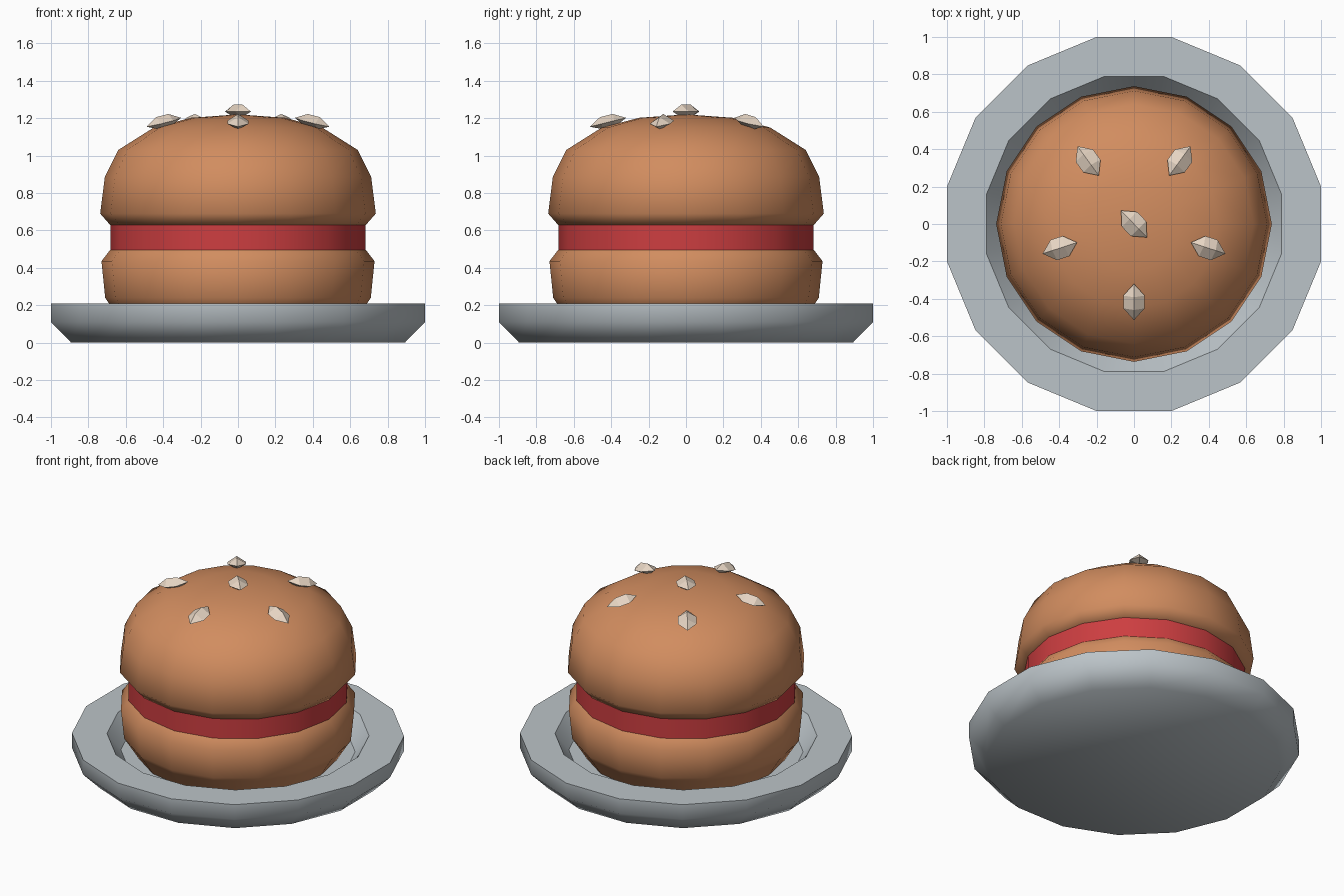
import bpy, bmesh, math
from mathutils import Matrix, Vector

if "Cube" in bpy.data.objects:
    bpy.data.objects.remove(bpy.data.objects["Cube"])


def material(name, rgb):
    m = bpy.data.materials.new(name)
    m.diffuse_color = (*rgb, 1)
    m.use_nodes = True
    m.node_tree.nodes["Principled BSDF"].inputs["Base Color"].default_value = m.diffuse_color
    return m


BUN = material("toasted bun", (0.64, 0.265, 0.115))
RED = material("red filling", (0.61, 0.048, 0.052))
GREY = material("plate grey", (0.50, 0.55, 0.58))
SEED = material("sesame cream", (0.80, 0.67, 0.55))


def finish(name, bm, mat, smooth=None):
    bmesh.ops.recalc_face_normals(bm, faces=bm.faces)
    mesh = bpy.data.meshes.new(name)
    bm.to_mesh(mesh)
    bm.free()
    mesh.materials.append(mat)
    ob = bpy.data.objects.new(name, mesh)
    bpy.context.collection.objects.link(ob)
    if smooth:
        bpy.ops.object.select_all(action='DESELECT')
        ob.select_set(True)
        bpy.context.view_layer.objects.active = ob
        bpy.ops.object.shade_smooth_by_angle(angle=math.radians(smooth))
    return ob


def loft(bm, rings):
    for a, b in zip(rings, rings[1:]):
        n = max(len(a), len(b))
        for i in range(n):
            j = (i + 1) % n
            quad = [a[i % len(a)], a[j % len(a)], b[j % len(b)], b[i % len(b)]]
            bm.faces.new(list(dict.fromkeys(quad)))
    for end in (rings[0], rings[-1]):
        if len(end) > 2:
            bm.faces.new(end)


def lathe(name, profile, mat, offset=0.0, sides=16):
    """Spin (radius, z) points round z; radius 0 gives a pole."""
    bm = bmesh.new()
    rings = []
    for r, z in profile:
        n = sides if r > 0 else 1
        rings.append([bm.verts.new((r * math.cos(math.tau * (i + offset) / sides),
                                    r * math.sin(math.tau * (i + offset) / sides), z))
                      for i in range(n)])
    loft(bm, rings)
    return finish(name, bm, mat, smooth=50)


# Plate with a shallow well
lathe("plate", [(0.91, 0), (1.02, 0.11), (1.02, 0.21), (0.805, 0.21), (0.72, 0.10)],
      GREY, offset=0.5)

# Buns and filling
lathe("bottom_bun", [(0.62, 0.10), (0.69, 0.21), (0.71, 0.24), (0.73, 0.435), (0.68, 0.5)], BUN)
lathe("filling", [(0.683, 0.495), (0.683, 0.63)], RED)
lathe("top_bun", [(0.68, 0.625), (0.737, 0.69), (0.712, 0.885), (0.64, 1.03),
                  (0.45, 1.15), (0.25, 1.202), (0, 1.22)], BUN)


def seed(name, radius, z, heading, tilt):
    """Pointed grain with a diamond section, laid on the bun."""
    bm = bmesh.new()
    rings = [[bm.verts.new((-0.1, 0, 0))]]
    for x in (-0.035, 0.035):
        rings.append([bm.verts.new((x, y, h)) for y, h in
                      ((0.057, 0), (0, 0.037), (-0.057, 0), (0, -0.03))])
    rings.append([bm.verts.new((0.1, 0, 0))])
    loft(bm, rings)
    turn = Matrix.Rotation(heading, 4, 'Z')
    place = turn @ Matrix.Translation(Vector((radius, 0, z))) @ Matrix.Rotation(tilt, 4, 'Y')
    bm.transform(place)
    return finish(name, bm, SEED)


# Sesame seeds: one in the middle, five around it
seed("seed_middle", 0, 1.235, math.radians(-46), 0)
for k in range(5):
    seed(f"seed_{k + 1}", 0.417, 1.178, math.radians(-90 + 72 * k), 0.24)
